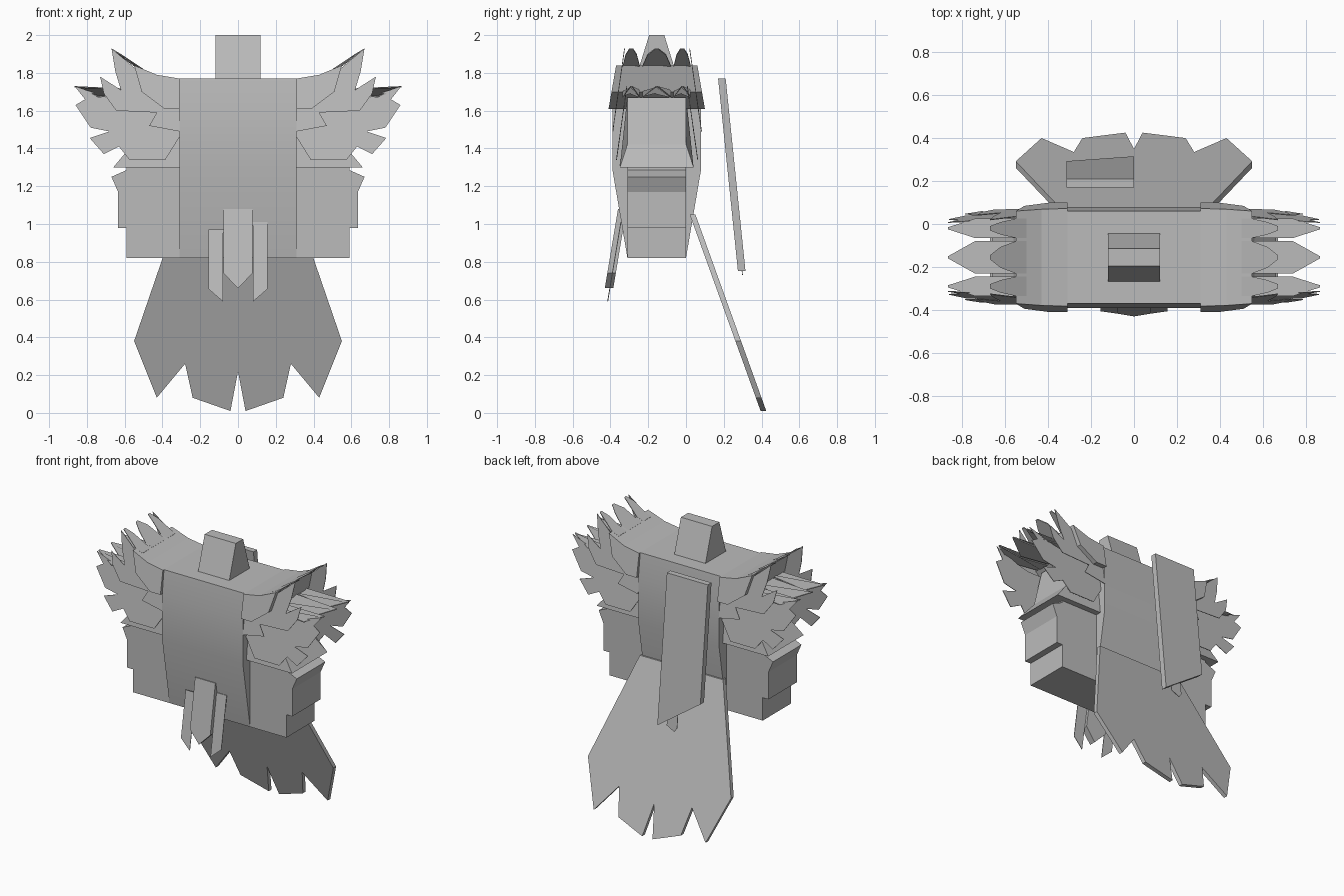
import bpy, bmesh

cube = bpy.data.objects.get("Cube")
if cube:
    bpy.data.objects.remove(cube, do_unlink=True)

grey = bpy.data.materials.new("plain grey")
grey.use_nodes = True
grey.diffuse_color = (0.5, 0.5, 0.5, 1)
grey.node_tree.nodes["Principled BSDF"].inputs["Base Color"].default_value = (0.5, 0.5, 0.5, 1)

MID = -0.155  # depth of the arm and torso centre plane


def loft(name, first, second, smooth=False):
    """Closed solid between two matching outlines."""
    bm = bmesh.new()
    a = [bm.verts.new(p) for p in first]
    b = [bm.verts.new(p) for p in second]
    bm.faces.new(a)
    bm.faces.new(b[::-1])
    for i in range(len(a)):
        j = (i + 1) % len(a)
        bm.faces.new((a[i], b[i], b[j], a[j]))
    bmesh.ops.recalc_face_normals(bm, faces=bm.faces)
    mesh = bpy.data.meshes.new(name)
    bm.to_mesh(mesh)
    bm.free()
    mesh.materials.append(grey)
    obj = bpy.data.objects.new(name, mesh)
    bpy.context.collection.objects.link(obj)
    if smooth:
        bpy.context.view_layer.objects.active = obj
        obj.select_set(True)
        bpy.ops.object.shade_smooth_by_angle(angle=0.7)
        obj.select_set(False)
    return obj


def plate(name, outline, depth, thick):
    """Front outline in x and z, laid on a sloping plane y = depth(z)."""
    return loft(name, [(x, depth(z), z) for x, z in outline],
                [(x, depth(z) + thick, z) for x, z in outline])


def block(name, outline, half, side, smooth=False):
    """Front outline in x and z, spread half(z) either side of the centre plane."""
    return loft(name, [(side * x, MID - half(z), z) for x, z in outline],
                [(side * x, MID + half(z), z) for x, z in outline], smooth)


def line(z0, y0, z1, y1):
    return lambda z: y0 + (y1 - y0) * (z - z0) / (z1 - z0)


def mirrored(points):
    return points + [(-x, z) for x, z in reversed(points) if x > 0]


# Torso, tapering in depth below the waist
profile = [(-0.37, 1.77), (-0.39, 1.6), (-0.39, 1.29), (-0.31, 0.82),
           (0.0, 0.82), (0.08, 1.29), (0.08, 1.6), (0.06, 1.77)]
loft("torso", [(-0.31, y, z) for y, z in profile], [(0.31, y, z) for y, z in profile], True)

# Wedge shaped neck block
neck = [(-0.27, 1.76), (-0.195, 2.0), (-0.115, 2.0), (-0.04, 1.76)]
loft("neck", [(-0.12, y, z) for y, z in neck], [(0.12, y, z) for y, z in neck])

# Back skirt with ragged hem
skirt = [(0, 0.22), (0.04, 0.01), (0.24, 0.08), (0.28, 0.26),
         (0.43, 0.08), (0.55, 0.38), (0.32, 1.05)]
plate("tail_skirt", mirrored(skirt), line(1.05, 0.02, 0.01, 0.395), 0.03)

# Slanted back board and the small tip below it
board = line(1.77, 0.17, 0.75, 0.275)
plate("back_board", [(-0.315, 1.77), (0, 1.77), (0, 0.75), (-0.315, 0.97)], board, 0.04)
plate("board_tip", [(-0.14, 0.95), (-0.06, 0.95), (-0.06, 0.76), (-0.12, 0.73), (-0.14, 0.76)],
      lambda z: board(z) + 0.02, 0.004)

# Front tabs
tab = line(1.08, -0.36, 0.66, -0.43)
plate("front_tab", mirrored([(0, 0.66), (0.078, 0.74), (0.078, 1.08)]), tab, 0.045)
for side, top in ((-1, 0.97), (1, 1.01)):
    strip = [(0.078, top), (0.155, top), (0.155, 0.655), (0.08, 0.59)]
    plate("side_tab", [(side * x, z) for x, z in strip], lambda z: tab(z) + 0.025, 0.004)

# Feather outlines for the front and back of each shoulder
upper_fan = [(0.31, 1.75), (0.54, 1.82), (0.67, 1.93), (0.65, 1.81), (0.62, 1.71),
             (0.73, 1.78), (0.71, 1.69), (0.645, 1.6), (0.43, 1.59), (0.47, 1.52), (0.31, 1.49)]
middle_fan = [(0.31, 1.65), (0.6, 1.65), (0.69, 1.67), (0.865, 1.73), (0.81, 1.66),
              (0.86, 1.63), (0.78, 1.51), (0.68, 1.49), (0.785, 1.455), (0.71, 1.37),
              (0.63, 1.41), (0.575, 1.34), (0.385, 1.34), (0.31, 1.46)]

for side, label in ((1, "left"), (-1, "right")):
    # Shoulder cap with a hollow curved outer face
    cap = [(0.31, 1.77), (0.43, 1.79), (0.55, 1.84), (0.51, 1.7), (0.39, 1.61), (0.31, 1.61)]
    block(label + "_shoulder_cap", cap, line(1.84, 0.215, 1.61, 0.255), side)

    # Flared upper arm, forearm and cuff
    sleeve = [(0.31, 1.67), (0.5, 1.67), (0.56, 1.42), (0.66, 1.3), (0.31, 1.3)]
    block(label + "_sleeve", sleeve, lambda z: 0.195 if z < 1.35 else 0.156, side)
    arm = [(0.3, 0.82), (0.59, 0.82), (0.59, 1.3), (0.3, 1.3)]
    block(label + "_arm", arm, lambda z: 0.155, side)
    cuff = [(0.58, 0.98), (0.635, 0.98), (0.635, 1.17), (0.67, 1.25), (0.58, 1.29)]
    block(label + "_cuff", cuff, lambda z: 0.156, side)

    # Feather fans, front and back
    for face, where in ((-1, "front"), (1, "back")):
        for name, outline, half in (("upper", upper_fan, line(1.84, 0.185, 1.49, 0.235)),
                                    ("middle", middle_fan, line(1.73, 0.16, 1.34, 0.215))):
            plate(f"{label}_{where}_{name}_feathers", [(side * x, z) for x, z in outline],
                  lambda z, h=half, f=face: MID + f * h(z), 0.004)

    # Outward pointing feathers along the shoulder edge
    for offset in (-0.135, 0, 0.135):
        y = MID + offset
        w = 0.075 if offset == 0 else 0.045
        for name, rows in (("top", ((0.5, 1.82, w), (0.55, 1.84, w), (0.62, 1.9, w * 0.65),
                                    (0.67, 1.93, 0.01))),
                           ("low", ((0.45, 1.71, w), (0.74, 1.675, w), (0.865, 1.73, 0.005)))):
            rim = [(side * x, y - h, z) for x, z, h in rows]
            rim += [(side * x, y + h, z) for x, z, h in reversed(rows)]
            loft(f"{label}_{name}_edge_feather", rim, [(x, b, z - 0.006) for x, b, z in rim])
